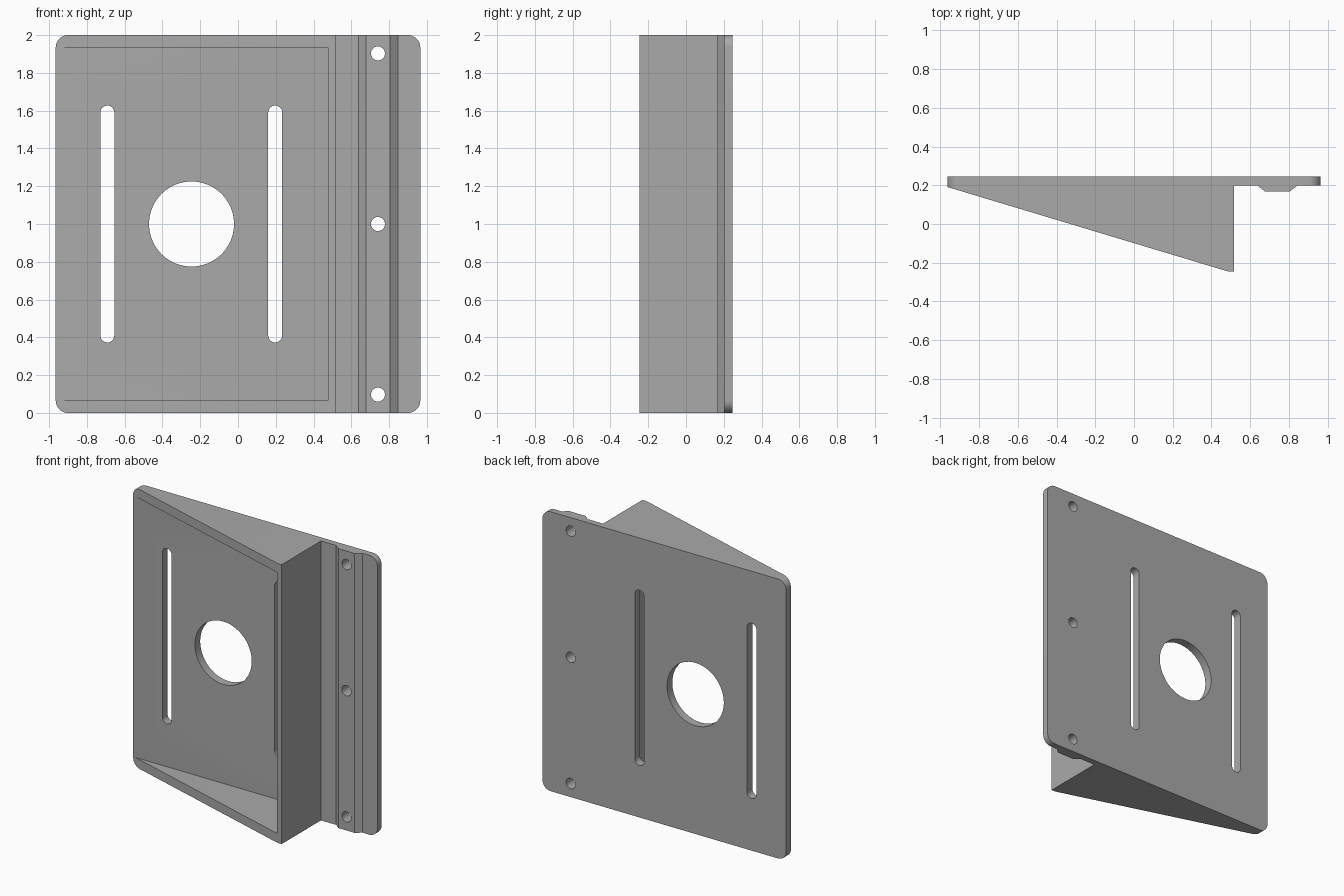
import bpy, bmesh
from math import sin, cos, pi, radians

cube = bpy.data.objects.get("Cube")
if cube:
    bpy.data.objects.remove(cube, do_unlink=True)

grey = bpy.data.materials.new("plain grey")
grey.use_nodes = True
grey.diffuse_color = (0.4, 0.4, 0.4, 1)
grey.node_tree.nodes["Principled BSDF"].inputs["Base Color"].default_value = (0.4, 0.4, 0.4, 1)


def add_prism(bm, points, offset):
    """Extrude a closed outline of 3D points along an offset."""
    face = bm.faces.new([bm.verts.new(p) for p in points])
    top = bmesh.ops.extrude_face_region(bm, geom=[face])
    verts = [v for v in top["geom"] if isinstance(v, bmesh.types.BMVert)]
    bmesh.ops.translate(bm, verts=verts, vec=offset)


def rounded_outline(x, z, half_w, half_h, radius, steps):
    """Rounded rectangle in the xz plane; a full radius gives a slot or circle."""
    points = []
    for corner, (sx, sz) in enumerate([(1, 1), (-1, 1), (-1, -1), (1, -1)]):
        for i in range(steps + 1):
            a = (corner + i / steps) * pi / 2
            p = (x + sx * (half_w - radius) + radius * cos(a), -1,
                 z + sz * (half_h - radius) + radius * sin(a))
            if all(abs(p[0] - q[0]) + abs(p[2] - q[2]) > 1e-5 for q in points):
                points.append(p)
    return points


def make_object(name, prisms):
    bm = bmesh.new()
    for points, offset in prisms:
        add_prism(bm, points, offset)
    bmesh.ops.recalc_face_normals(bm, faces=bm.faces)
    mesh = bpy.data.meshes.new(name)
    bm.to_mesh(mesh)
    bm.free()
    mesh.materials.append(grey)
    obj = bpy.data.objects.new(name, mesh)
    bpy.context.collection.objects.link(obj)
    return obj


def boolean(target, cutter, operation):
    mod = target.modifiers.new(cutter.name, "BOOLEAN")
    mod.object, mod.operation, mod.solver = cutter, operation, "EXACT"
    bpy.context.view_layer.objects.active = target
    bpy.ops.object.modifier_apply(modifier=mod.name)
    bpy.data.objects.remove(cutter, do_unlink=True)


# Cross-section: flat back, sloping wedge, step, and raised rib along the flange
BACK, FLANGE, RIB, FRONT = 0.245, 0.2, 0.168, -0.245
section = [(-1.1, BACK), (-1.1, 0.232), (0.485, FRONT), (0.517, FRONT),
           (0.517, FLANGE), (0.637, FLANGE), (0.677, RIB), (0.805, RIB),
           (0.847, FLANGE), (1.1, FLANGE), (1.1, BACK)]
body = make_object("wedge_bracket", [([(x, y, -0.1) for x, y in section], (0, 0, 2.2))])

# Trim to the rounded rectangular outline
trim = make_object("outline_trim", [(rounded_outline(0, 1, 0.965, 1, 0.065, 10), (0, 2, 0))])
boolean(body, trim, "INTERSECT")

# Pocket sunk into the sloping front
pocket = [(-1.2, -1, 0.066), (0.477, -1, 0.066), (0.477, -1, 1.934), (-1.2, -1, 1.934)]
boolean(body, make_object("pocket_cutter", [(pocket, (0, 1.185, 0))]), "DIFFERENCE")

# Two slots, the large centre hole and three screw holes
through = (0, 2, 0)
holes = [(rounded_outline(x, 1, 0.037, 0.627, 0.037, 10), through) for x in (-0.692, 0.197)]
holes.append((rounded_outline(-0.246, 1, 0.225, 0.225, 0.225, 20), through))
holes += [(rounded_outline(0.741, z, 0.037, 0.037, 0.037, 10), through) for z in (0.097, 1, 1.903)]
boolean(body, make_object("hole_cutter", holes), "DIFFERENCE")

# Smooth the curved walls and keep the edges sharp
bpy.ops.object.select_all(action="DESELECT")
body.select_set(True)
bpy.context.view_layer.objects.active = body
bpy.ops.object.shade_smooth_by_angle(angle=radians(25))
